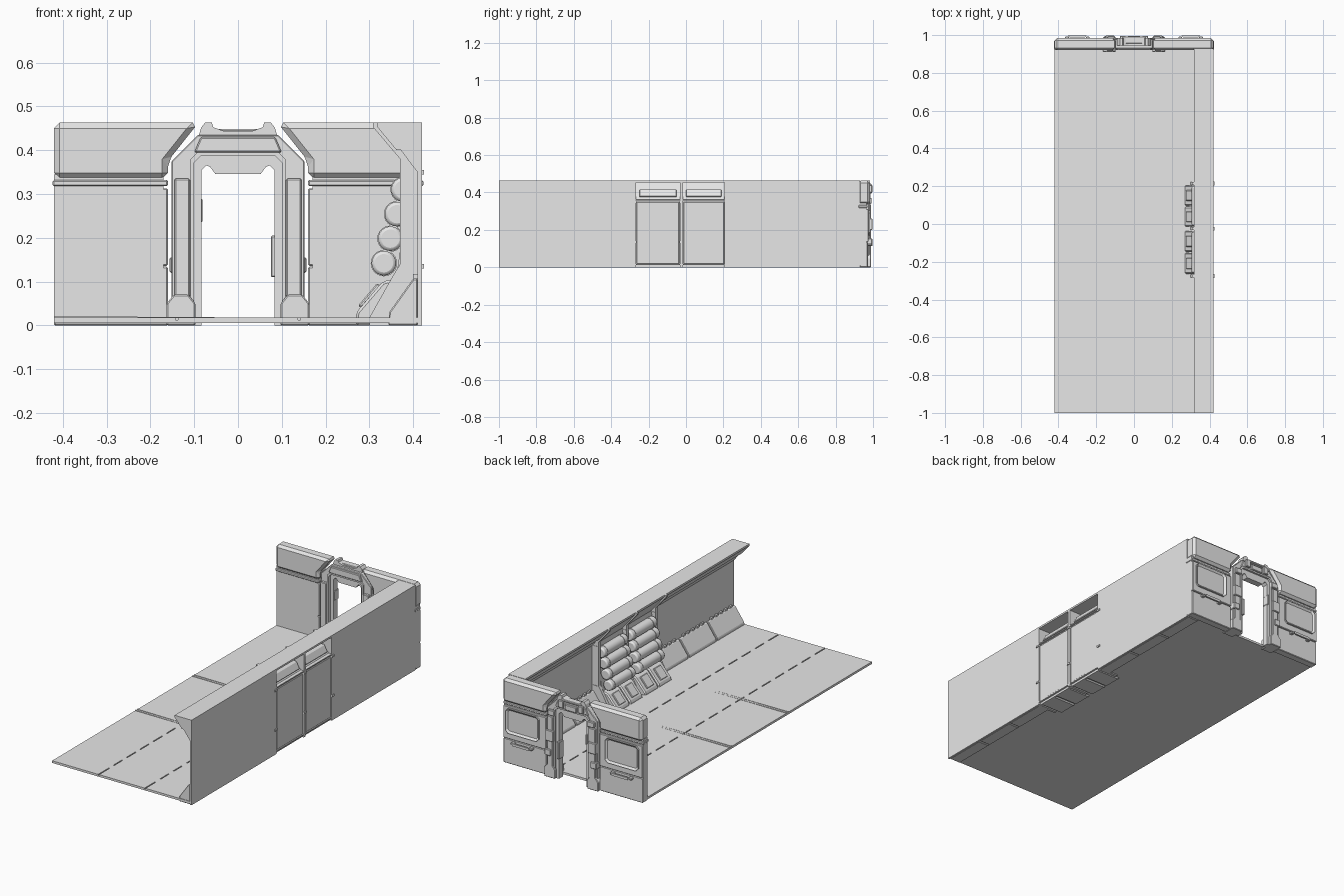
import bpy, bmesh
from math import radians
from mathutils import Vector

cube = bpy.data.objects.get("Cube")
if cube:
    bpy.data.objects.remove(cube)

grey = bpy.data.materials.new("plain grey")
grey.use_nodes = True
grey.diffuse_color = (.8, .8, .8, 1)
grey.node_tree.nodes["Principled BSDF"].inputs["Base Color"].default_value = grey.diffuse_color

# Main dimensions
SIDE, TOP, FRONT, REAR = .42, .463, -1, .93
LEDGE, LIP, SKIRT, FLOOR = .36, .318, .107, .018
THIN, FINE = .01, .003
INNER = SIDE - THIN
RIBS = (-.275, -.025, .215)
SIDES = (("left", 1), ("right", -1))


def prism(name, outline, start, end, axis="y", bevel=0, inset=0):
    """Extrude an outline: xz along y, or xy along z."""
    def place(point, depth):
        a, b = point
        return Vector((a, depth, b) if axis == "y" else (a, b, depth))

    bm = bmesh.new()
    near = [bm.verts.new(place(p, start)) for p in outline]
    far = [bm.verts.new(place(p, end)) for p in outline]
    bm.faces.new(near)
    cap = bm.faces.new(far)
    for i in range(len(outline)):
        bm.faces.new((near[i - 1], near[i], far[i], far[i - 1]))
    bmesh.ops.recalc_face_normals(bm, faces=bm.faces)
    if inset:
        bmesh.ops.inset_region(bm, faces=[cap], thickness=inset)
        bmesh.ops.translate(bm, verts=cap.verts, vec=-cap.normal * inset * .7)
    mesh = bpy.data.meshes.new(name)
    bm.to_mesh(mesh)
    bm.free()
    mesh.materials.append(grey)
    part = bpy.data.objects.new(name, mesh)
    bpy.context.collection.objects.link(part)
    if bevel:
        modifier = part.modifiers.new("bevel", "BEVEL")
        modifier.width, modifier.segments = bevel, 1
    return part


def box(name, x, y, z, bevel=0):
    (left, right), (low, high) = x, z
    outline = [(left, low), (right, low), (right, high), (left, high)]
    return prism(name, outline, *y, bevel=bevel)


def around(middle, half):
    return middle - half, middle + half


def flip(outline, sign):
    return [(x * sign, other) for x, other in outline]


def symmetric(outline, centre=0):
    """Complete a half outline by mirroring it across a centre line."""
    return outline + [(centre * 2 - x, other) for x, other in reversed(outline)]


def arch(name, width, height, corner, thickness, y, bevel=0):
    """Door-shaped ring with chamfered upper corners."""
    outer = [(width, 0), (width, height - corner), (width - corner, height)]
    w, h, c = width - thickness, height - thickness, .015
    inner = [(w, 0), (w, h - c), (w - c, h)]
    outline = symmetric(outer) + flip(inner, -1) + inner[::-1]
    return prism(name, outline, *y, bevel=bevel)


def cylinder(name, radius, length, centre, bevel=0):
    bpy.ops.mesh.primitive_cylinder_add(vertices=24, radius=radius, depth=length,
                                        location=centre, rotation=(radians(90), 0, 0))
    part = bpy.context.object
    part.name = name
    part.data.materials.append(grey)
    if bevel:
        modifier = part.modifiers.new("bevel", "BEVEL")
        modifier.width, modifier.segments = bevel, 2
    bpy.ops.object.shade_smooth_by_angle(angle=radians(35))


# Floor with two lines of dashed slots
slot_line, slot_half, base = .14, FINE, FLOOR - .006
box("floor_base", (-SIDE, INNER), (FRONT, REAR), (base / 2, base))
inner_edge, outer_edge = around(slot_line, slot_half)
box("middle_floor", (-inner_edge, inner_edge), (FRONT, REAR), (base, FLOOR))
for side, sign in SIDES:
    strip = sorted((outer_edge * sign, SIDE * sign))
    box(side + "_floor", strip, (FRONT, REAR), (base, FLOOR))
    for step in range(17):
        start = FRONT + .09 + step * .114
        box(side + "_floor_bridge", around(slot_line * sign, slot_half),
            (start, min(start + .04, REAR)), (base, FLOOR))

# Tapered pairs of strips across the floor
for y in (RIBS[0], RIBS[-1]):
    for middle in around(y, .008):
        taper = [(-SIDE, base), (.06, base), (.04, FLOOR), (-SIDE, FLOOR + FINE)]
        prism("floor_strip", taper, *around(middle, FINE))

# Side wall: solid end sections with overhanging top and skirting
overhang = [(SIDE, TOP), (LIP, TOP), (LIP, TOP - THIN), (.362, .4), (.372, .4),
            (.394, LEDGE + THIN), (INNER, LEDGE - THIN), (SIDE, LEDGE - THIN)]
skirting = [(INNER, 0), (.343, 0), (.345, .03), (INNER - THIN, SKIRT), (INNER, SKIRT)]
for start, end in ((FRONT, RIBS[0]), (RIBS[-1], REAR)):
    box("side_wall", (INNER, SIDE), (start, end), (0, TOP))
    prism("wall_overhang", overhang, start, end)
    length = (end - start) / 3
    for section in range(3):
        middle = start + length * (section + .5)
        prism("wall_skirting", skirting, *around(middle, length / 2 - FINE), bevel=FINE)
        for clip in range(-2, 3):
            y = middle + clip * length / 6
            box("skirting_clip", (INNER - THIN, INNER), around(y, THIN), (SKIRT, SKIRT + THIN))

# Ribs that divide the middle bays
rib_face = .37
rib = [(SIDE, TOP), (LIP - THIN, TOP), (LIP - THIN, TOP - THIN), (rib_face, .38),
       (rib_face, .14), (.35, SKIRT), (.3, FLOOR), (.3, 0), (SIDE, 0)]
for y in RIBS:
    prism("bay_rib", rib, *around(y, .008))
    for z in (.135, LEDGE - THIN):
        box("rib_cap", (rib_face, SIDE + .005), around(y, THIN), around(z, .005))

# Middle bays: recessed outer panel, open slot, sloped liner, seats and rolls
seat = [(INNER, 0), (.268, 0), (.27, .03), (.33, .1), (LEDGE, SKIRT), (INNER, SKIRT)]
pad = [(.274, .045), (.318, .097), (.326, .09), (.282, .04)]
slope = [(LIP, TOP), (LIP, TOP - THIN), (.394, LEDGE), (.404, LEDGE)]
slot_box = [(LEDGE, .415), (.39, .415), (INNER, .378), (.39, .375)]
backing = [(LEDGE, .1), (.396, LEDGE), (INNER, LEDGE), (INNER, .1)]
for start, end in zip(RIBS, RIBS[1:]):
    middle, half = (start + end) / 2, (end - start) / 2 - .008
    bay = around(middle, half)
    box("bay_outer_wall", (INNER - THIN, INNER), bay, (0, LEDGE))
    box("bay_outer_panel", (INNER, SIDE - FINE), around(middle, half - FINE),
        (FLOOR, LEDGE - THIN), FINE)
    box("bay_top", (LIP, SIDE), bay, (TOP - THIN, TOP))
    box("slot_sill", (INNER - THIN, SIDE), bay, (LEDGE - FINE, LEDGE + FINE))
    prism("bay_slope", slope, *bay)
    prism("slot_box", slot_box, *around(middle, half - FLOOR), bevel=FINE)
    prism("bay_backing", backing, *bay)
    for y in around(middle, half / 2):
        prism("seat_block", seat, *around(y, half / 2 - FINE), bevel=FINE * 2)
        prism("seat_pad", pad, *around(y, half / 4), bevel=FINE)
    # Rolls lean back as they stack up
    for level in range(4):
        x, z = .333 + level * .015, .142 + level * .056
        cylinder("roll", .028, half * 1.85, (x, middle, z), bevel=.007)
        for y in around(middle, half * .65):
            cylinder("roll_band", .03, THIN, (x, y, z))

# End wall panels, mirrored about the door
panel_edge, panel_mid, groove = .16, .3, .335
upper = [(panel_edge, groove), (SIDE, groove), (SIDE, TOP), (.09, TOP), (panel_edge, .375)]
window = symmetric([(.385, .17), (.4, .185), (.4, .29), (.385, .305)], panel_mid)
handle = symmetric([(.365, .965), (.35, .997), (.34, .988), (.352, .965)], panel_mid)
handle = handle[1:3] + handle[5:7]
foot = symmetric([(.163, 0), (.163, .05), (.147, .07)], .13)
for side, sign in SIDES:
    def block(name, x, y, z, bevel=FINE):
        box(f"{side}_{name}", sorted(edge * sign for edge in x), y, z, bevel)

    prism(side + "_upper_panel", flip(upper, sign), .92, .984, bevel=.013)
    block("panel_core", (panel_edge + THIN, SIDE), (REAR, .965), (THIN, groove + THIN), 0)
    block("middle_panel", (panel_edge, SIDE), (REAR, .975), (.136, .313))
    block("lower_panel", (panel_edge, SIDE), (REAR, .972), (0, .134))
    block("panel_strip", (panel_edge, SIDE + FINE), (.922, .97), (.318, groove - FINE))
    prism(side + "_panel_window", flip(window, sign), .97, .984, inset=.012)
    prism(side + "_handle_bar", flip(handle, sign), .115, .128, "z")
    for x in around(panel_mid, .055):
        block("handle_mount", around(x, THIN), (.97, .992), (.115, .128))
    # Door pillar with a flared foot and fittings
    block("pillar", (.11, .145), (.915, .99), (.05, groove))
    prism(side + "_pillar_foot", flip(foot, sign), .91, .99, bevel=FINE)
    block("pillar_block", (.104, .152), (.975, .997), (.2, .26))
    block("pillar_clamp", (.12, .156), (.94, .996), (.12, .155))
    block("lintel_block", (.1, .14), (.975, .993), (.34, .37))
    block("bracket_latch", (.045, .075), (.97, .996), (.4, .44))

# Door frame: nested arches, notched header and lintel
arch("outer_door_frame", .152, .435, .06, .047, (REAR, .98), FINE)
arch("inner_door_frame", .106, .392, .015, .023, (.94, .975))
arch("door_trim", .108, .395, .015, .008, (.922, .986))
header = symmetric([(.084, .375), (.084, .36), (.075, .366), (.064, .362), (.052, .346)])
prism("door_header", header, .94, .975)
prism("lintel", symmetric([(.1, .395), (.085, .43)]), .92, .985, bevel=FINE)
box("left_door_stop", (.075, .09), (.945, .985), (.11, .205), FINE)
box("right_door_stop", (-.09, -.081), (.945, .985), (.235, .29), FINE)

# Bracket above the door
bracket = [(.09, .432), (.084, .452), (.075, TOP), (.06, TOP), (.056, .452), (.03, .443)]
prism("top_bracket", symmetric(bracket), .945, .985)
box("bracket_bar", around(0, LEDGE / 6), (.955, .992), (.436, .448), FINE)
box("lintel_lamp", around(0, .035), (.975, .995), (.395, .425), FINE)
